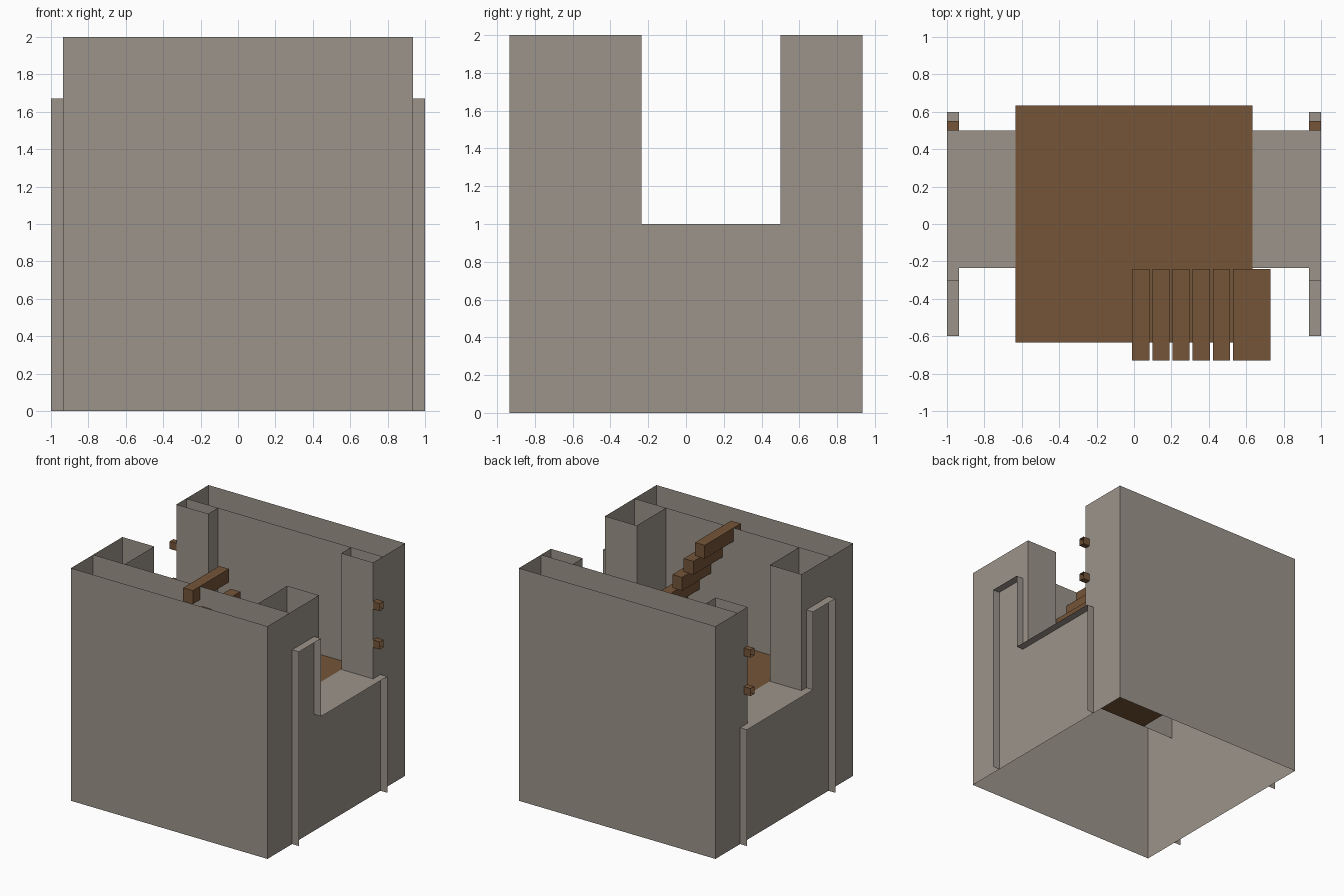
import bpy
from mathutils import Vector

if "Cube" in bpy.data.objects:
    bpy.data.objects.remove(bpy.data.objects["Cube"])


def material(name, rgb):
    m = bpy.data.materials.new(name)
    m.diffuse_color = (*rgb, 1)
    m.use_nodes = True
    m.node_tree.nodes["Principled BSDF"].inputs["Base Color"].default_value = m.diffuse_color
    return m


STONE = material("grey_stone", (0.333, 0.296, 0.256))
WOOD = material("brown_wood", (0.178, 0.090, 0.040))


def make(name, verts, faces, mat):
    me = bpy.data.meshes.new(name)
    me.from_pydata([tuple(v) for v in verts], [], faces)
    me.materials.append(mat)
    ob = bpy.data.objects.new(name, me)
    bpy.context.collection.objects.link(ob)
    return ob


def panel(name, pts, out, mat):
    """One flat polygon facing the direction 'out'."""
    ob = make(name, pts, [range(len(pts))], mat)
    if ob.data.polygons[0].normal.dot(Vector(out)) < 0:
        ob.data.flip_normals()
    return ob


def ribbon(name, path, sweep, mat, flip=False, closed=False):
    """Sweep a path along a vector into an open strip of quads."""
    n = len(path)
    a = [Vector(p) for p in path]
    verts = a + [p + Vector(sweep) for p in a]
    faces = [(i, (i + 1) % n, (i + 1) % n + n, i + n) for i in range(n if closed else n - 1)]
    ob = make(name, verts, faces, mat)
    if flip:
        ob.data.flip_normals()
    return ob


def box(name, lo, hi, mat):
    (x0, y0, z0), (x1, y1, z1) = lo, hi
    v = [(x, y, z) for x in (x0, x1) for y in (y0, y1) for z in (z0, z1)]
    f = [(0, 1, 3, 2), (4, 6, 7, 5), (0, 4, 5, 1), (2, 3, 7, 6), (0, 2, 6, 4), (1, 5, 7, 3)]
    return make(name, v, f, mat)


W, IN, H, FLOOR = 0.935, 0.633, 2.0, 1.0   # outer half, inner half, height, floor level
Y0, Y1 = -0.235, 0.5                       # side opening
EDGE = 1.0 - W                             # trim depth

# Outer and inner walls, front and back
for s, side in ((-1, "front"), (1, "back")):
    panel(side + "_outer_wall", [(-W, s * W, 0), (W, s * W, 0), (W, s * W, H), (-W, s * W, H)], (0, s, 0), STONE)
    panel(side + "_inner_wall", [(-W, s * IN, FLOOR), (W, s * IN, FLOOR), (W, s * IN, H), (-W, s * IN, H)],
          (0, -s, 0), STONE)

# Wooden floor of the room
panel("floor", [(-IN, -IN, FLOOR), (IN, -IN, FLOOR), (IN, IN, FLOOR), (-IN, IN, FLOOR)], (0, 0, 1), WOOD)

for s, side in ((-1, "left"), (1, "right")):
    # Side wall with the tall opening, as a U outline
    outline = [(-W, 0), (W, 0), (W, H), (Y1, H), (Y1, FLOOR), (Y0, FLOOR), (Y0, H), (-W, H)]
    panel(side + "_side_wall", [(s * W, y, z) for y, z in outline], (s, 0, 0), STONE)

    # Sill of the opening and the jambs beside it
    panel(side + "_sill", [(s * IN, Y0, FLOOR), (s * W, Y0, FLOOR), (s * W, Y1, FLOOR), (s * IN, Y1, FLOOR)],
          (0, 0, 1), STONE)
    up = (0, 0, H - FLOOR)
    ribbon(side + "_front_jamb", [(s * IN, -IN, FLOOR), (s * IN, Y0, FLOOR), (s * W, Y0, FLOOR)], up, STONE, s > 0)
    ribbon(side + "_back_jamb", [(s * W, Y1, FLOOR), (s * IN, Y1, FLOOR), (s * IN, IN, FLOOR)], up, STONE, s > 0)

    # Open-ended stepped trim where the next section joins
    trim = [(-0.6, 0), (-0.6, 1.67), (-0.3, 1.67), (-0.3, FLOOR), (0.6, FLOOR), (0.6, 0)]
    ribbon(side + "_joint_trim", [(s * W, y, z) for y, z in trim], (s * EDGE, 0, 0), STONE, s > 0)

    # Two rail stubs, open at the joint
    for name, z in (("lower", 1.27), ("upper", 1.60)):
        sq = [(0.5, z), (0.5, z + 0.065), (0.55, z + 0.065), (0.55, z)]
        ribbon(f"{side}_{name}_rail", [(s * W, y, q) for y, q in sq], (s * EDGE, 0, 0), WOOD, s > 0, True)

# Stair treads climbing towards the left, the lowest one wide
for i in range(6):
    x = -0.01 + i * 0.108
    width = 0.2 if i == 5 else 0.092
    top = H - i / 6
    box(f"stair_tread_{6 - i}", (x, -0.73, top - 0.115), (x + width, -0.24, top), WOOD)
